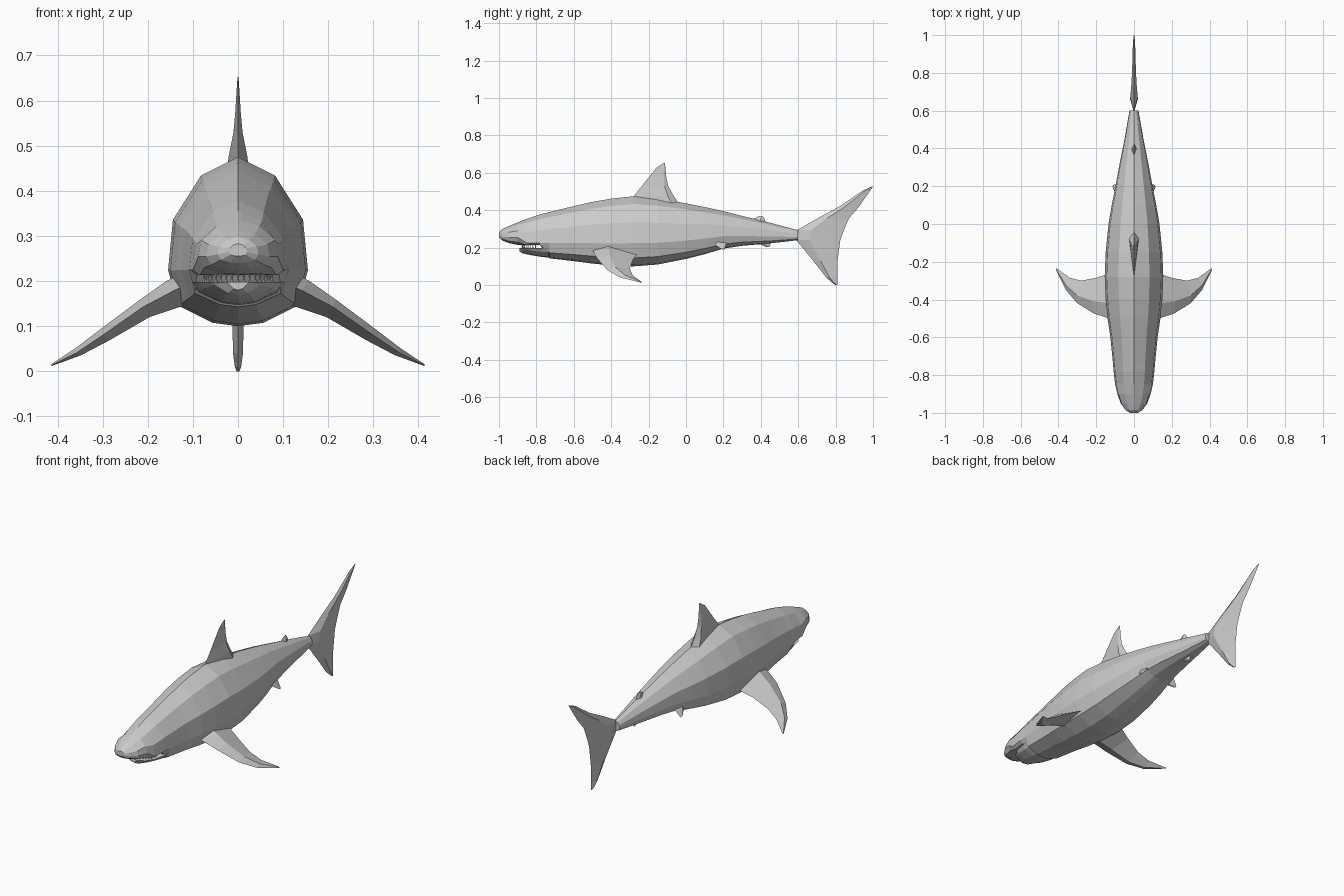
import bpy, bmesh, math
from mathutils import Vector, Matrix

if "Cube" in bpy.data.objects:
    bpy.data.objects.remove(bpy.data.objects["Cube"])

grey = bpy.data.materials.new("shark grey")
grey.diffuse_color = (0.6, 0.6, 0.6, 1)
grey.use_nodes = True
grey.node_tree.nodes["Principled BSDF"].inputs["Base Color"].default_value = grey.diffuse_color


def finish(bm, name, mirror=False):
    bmesh.ops.recalc_face_normals(bm, faces=bm.faces[:])
    me = bpy.data.meshes.new(name)
    bm.to_mesh(me)
    bm.free()
    me.materials.append(grey)
    ob = bpy.data.objects.new(name, me)
    bpy.context.collection.objects.link(ob)
    if mirror:
        ob.modifiers.new("mirror", 'MIRROR')
    return ob


def loft(name, rings, mirror=False):
    """Skin a list of equal-length rings and cap both ends."""
    bm = bmesh.new()
    vs = [[bm.verts.new(p) for p in r] for r in rings]
    n = len(rings[0])
    for a, b in zip(vs, vs[1:]):
        for i in range(n):
            j = (i + 1) % n
            bm.faces.new((a[i], a[j], b[j], b[i]))
    bm.faces.new(vs[0])
    bm.faces.new(vs[-1])
    return finish(bm, name, mirror)


# Half cross-section of the trunk: (share of width, share of height)
HALF = [(0, 0), (.36, .02), (.85, .12), (1, .33), (.93, .63), (.53, .89), (.1, .98), (0, 1)]
SECTION = HALF + [(-x, t) for x, t in HALF[-2:0:-1]]


def trunk_ring(y, bottom, top, width, floor=0, ceiling=9):
    return [(x * width, y, min(max(bottom + t * (top - bottom), floor), ceiling))
            for x, t in SECTION]


# Trunk, with the underside of the head raised to form the palate
trunk = [
    (-1, .255, .283, .02), (-.985, .24, .298, .045), (-.95, .225, .314, .07),
    (-.9, .215, .335, .088), (-.85, .16, .355, .1, .213), (-.78, .15, .378, .108, .213),
    (-.73, .143, .39, .112), (-.6, .128, .422, .125), (-.5, .115, .445, .14),
    (-.4, .105, .462, .15), (-.28, .1, .475, .155), (-.15, .11, .463, .15),
    (0, .14, .437, .135), (.1, .165, .417, .118), (.2, .195, .395, .098),
    (.3, .21, .37, .08), (.45, .223, .333, .05), (.6, .24, .293, .024)]
loft("body", [trunk_ring(*s) for s in trunk])

# Lower jaw
jaw = [(-.89, .18, .35, .03), (-.875, .17, .35, .06), (-.83, .16, .36, .088),
       (-.77, .15, .375, .1), (-.7, .145, .39, .105)]
loft("lower_jaw", [trunk_ring(*s, 0, .198) for s in jaw])


# Teeth: small pyramids along an arc
def teeth(name, z, direction, count=17):
    bm = bmesh.new()
    for i in range(count):
        a = math.radians(-80 + 160 * i / (count - 1))
        place = Matrix.Translation((.076 * math.sin(a), -.79 - .085 * math.cos(a), z))
        if direction < 0:
            place = place @ Matrix.Rotation(math.pi, 4, 'X')
        bmesh.ops.create_cone(bm, cap_ends=True, segments=4, radius1=.005, radius2=0,
                              depth=.014, matrix=place)
    finish(bm, name)


teeth("upper_teeth", .211, -1)
teeth("lower_teeth", .202, 1)


def fin(name, sections, normal, thick_at, mirror=False):
    """Diamond sections given as leading point, trailing point, half thickness."""
    n = Vector(normal).normalized()
    rings = []
    for lead, trail, t in sections:
        a, b = Vector(lead), Vector(trail)
        m = a.lerp(b, thick_at)
        rings.append([a, m + n * t, b, m - n * t])
    return loft(name, rings, mirror)


def upright_fin(name, rows, thick_at):
    """Rows of height, leading y, trailing y, half thickness."""
    fin(name, [((0, a, z), (0, b, z), t) for z, a, b, t in rows], (1, 0, 0), thick_at)


upright_fin("dorsal_fin", [
    (.425, -.3, -.03, .027), (.475, -.28, -.065, .021), (.53, -.235, -.095, .01),
    (.575, -.2, -.105, .006), (.625, -.16, -.11, .003), (.652, -.12, -.112, .001)], .85)
upright_fin("tail_fin", [
    (0, .8, .81, .003), (.01, .785, .81, .007), (.04, .75, .81, .011), (.13, .68, .81, .013),
    (.24, .59, .825, .02), (.295, .595, .845, .02), (.355, .7, .87, .013),
    (.42, .82, .925, .009), (.505, .945, .985, .006), (.527, .994, 1, .002)], .3)
upright_fin("second_dorsal_fin", [
    (.325, .34, .43, .018), (.355, .365, .42, .008), (.37, .39, .408, .003)], .6)
upright_fin("anal_fin", [
    (.24, .35, .46, .014), (.22, .39, .452, .008), (.203, .43, .445, .002)], .5)

# Paired fins
fin("pectoral_fins", [
    ((.09, -.5, .2), (.09, -.25, .18), .035),
    ((.14, -.497, .18), (.14, -.265, .16), .033),
    ((.21, -.475, .143), (.2, -.285, .133), .022),
    ((.3, -.42, .08), (.28, -.3, .087), .016),
    ((.36, -.35, .04), (.34, -.285, .052), .01),
    ((.414, -.24, .013), (.41, -.235, .016), .002)], (.5, 0, .85), .35, True)
fin("pelvic_fins", [
    ((.05, .11, .25), (.05, .22, .25), .014),
    ((.088, .14, .225), (.088, .215, .222), .009),
    ((.112, .19, .192), (.112, .205, .19), .002)], (.7, 0, .7), .4, True)
